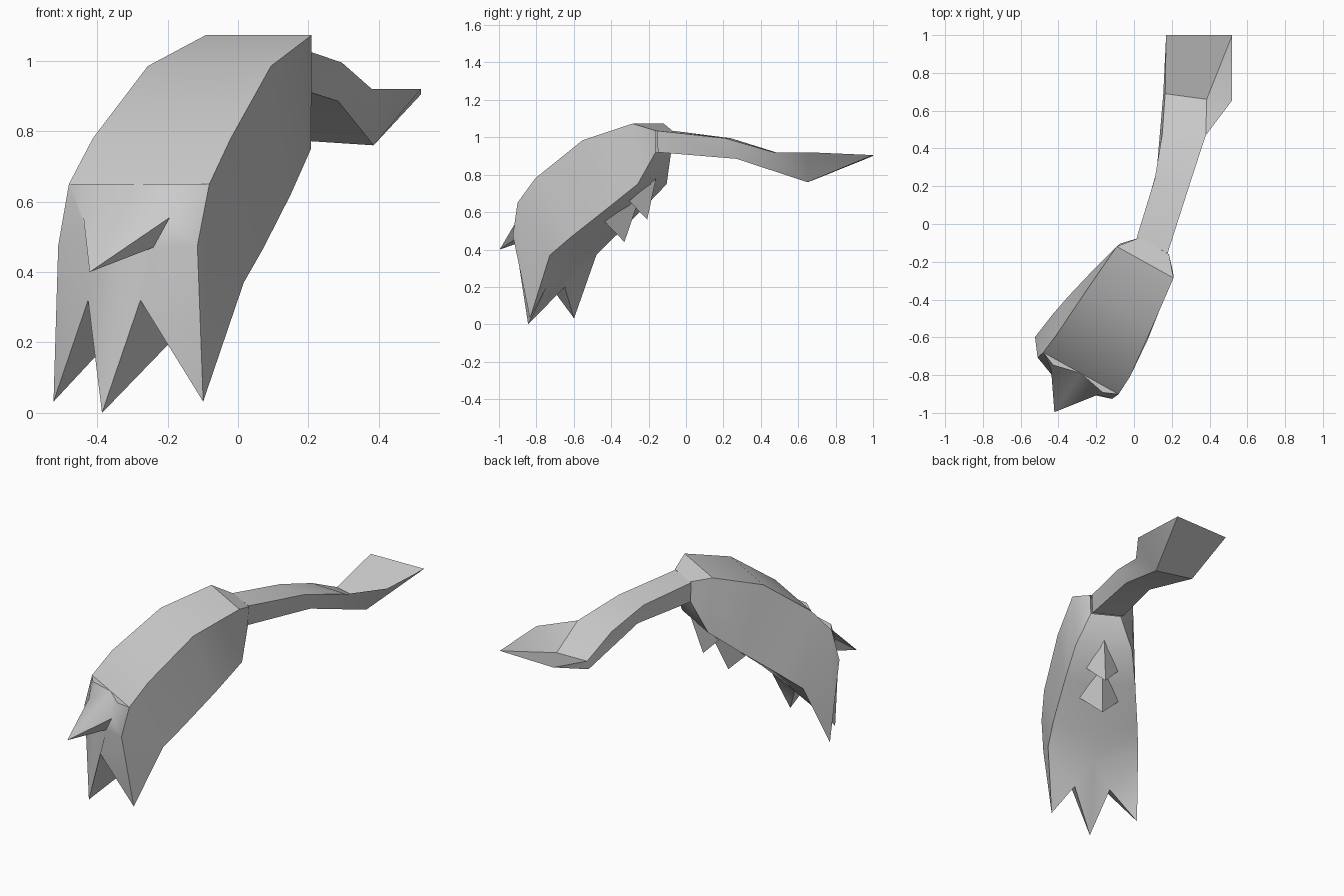
import bpy, bmesh, math
from mathutils import Vector

if "Cube" in bpy.data.objects:
    bpy.data.objects.remove(bpy.data.objects["Cube"])


def lean(z):
    """Sideways drift of the body: the feet swing left, the back swings right."""
    return -.045 * max(0, (.45 - z) / .42) if z < .45 else min(.03, .09 * (z - .45))


def make(name, points, faces, mirror=False, loc=(0, 0, 0), turn=0):
    """Mesh from named points; optionally mirrored across local x = 0, then leaned."""
    bm = bmesh.new()
    for side in ((1, -1) if mirror else (1,)):
        v = {k: bm.verts.new((p[0] * side + (lean(p[2]) if mirror else 0), p[1], p[2]))
             for k, p in points.items()}
        for f in faces:
            keys = f.split() if isinstance(f, str) else f
            bm.faces.new([v[k] for k in keys])
    bmesh.ops.remove_doubles(bm, verts=bm.verts, dist=0.0005)
    bmesh.ops.recalc_face_normals(bm, faces=bm.faces)
    me = bpy.data.meshes.new(name)
    bm.to_mesh(me)
    bm.free()
    ob = bpy.data.objects.new(name, me)
    bpy.context.collection.objects.link(ob)
    ob.location, ob.rotation_euler = loc, (0, 0, turn)
    bpy.ops.object.select_all(action='DESELECT')
    ob.select_set(True)
    bpy.context.view_layer.objects.active = ob
    bpy.ops.object.shade_smooth_by_angle(angle=math.radians(38))
    return ob


ORIGIN, TURN = (-0.315, -0.815, 0), math.radians(-29)

# Arched body: half sections from neck to head (top edge xyz, bottom edge xyz, belly drop)
sections = [
    ((.09, .815, 1.035), (.085, .81, .92), 0),
    ((.172, .717, 1.073), (.16, .74, .75), .0),
    ((.20, .428, .985), (.20, .57, .62), .02),
    ((.224, .15, .78), (.24, .36, .465), .04),
    ((.228, .038, .65), (.256, .237, .37), .06),
]
pts, faces = {}, []
for i, (t, b, drop) in enumerate(sections):
    n = 0 if i else .03          # neck ends sit off the lean line
    pts[f"c{i}"] = (0, t[1], t[2])
    pts[f"t{i}"] = t
    pts[f"b{i}"] = b
    pts[f"m{i}"] = (0, b[1], b[2] - drop)
    if i:
        for a, d in (("c", "t"), ("t", "b"), ("b", "m")):
            faces.append((f"{a}{i-1}", f"{d}{i-1}", f"{d}{i}", f"{a}{i}"))

# Head: beak, brow and the three downward points
pts.update(
    brow=(.226, 0, .475), side_tip=(.243, .088, .032), notch=(.085, -.05, .32),
    mid_tip=(0, -.06, 0), notch_back=(.10, .12, .20), beak=(0, -.21, .40),
    hood=(.15, .005, .65), beak_corner=(.14, -.02, .555),
    beak_base=(.10, -.03, .47), throat=(0, -.05, .46))
faces += [
    "c4 t4 hood", "c4 hood beak_corner beak", "hood t4 brow beak_base beak_corner",
    "beak_corner beak_base beak", "beak beak_base throat",
    "brow side_tip notch beak_base", "beak_base notch mid_tip throat",
    "t4 brow side_tip b4", "side_tip notch notch_back", "notch notch_back mid_tip",
    "side_tip b4 notch_back", "b4 notch_back m4", "mid_tip notch_back m4"]
make("body", pts, faces, True, ORIGIN, TURN)

# Winged pointed scales hanging from the belly: tip y, tip z, front base, rear base, half width
for n, (ty, tz, (fy, fz), (ry, rz), w) in enumerate([
        (.555, .44, (.50, .55), (.66, .68), .11),
        (.70, .56, (.645, .66), (.765, .78), .09)]):
    make(f"belly_scale_{n + 1}",
         dict(tip=(0, ty, tz), front=(0, fy, fz), rear=(0, ry, rz), wing=(w, fy, fz)),
         ["tip front wing", "tip wing rear", "front rear wing"], True, ORIGIN, TURN)

# Tail: tapering square stem that opens into a scooped fin
make("tail", dict(
    r0=(.178, -.155, 1.035), l0=(.015, -.07, 1.035), br0=(.175, -.15, .92), bl0=(.02, -.07, .92),
    r1=(.295, .21, .995), l1=(.11, .24, .995), br1=(.285, .27, .885), bl1=(.12, .28, .90),
    r2=(.38, .47, .92), l2=(.15, .48, .92), br2=(.385, .65, .76), bl2=(.155, .69, .775),
    rim=(.52, .655, .92), sr=(.385, .66, .80), sl=(.165, .69, .82),
    er=(.52, 1.0, .905), el=(.17, 1.0, .90)), [
    "l0 r0 r1 l1", "r0 br0 br1 r1", "br0 bl0 bl1 br1", "bl0 l0 l1 bl1",
    "l1 r1 r2 l2", "r1 br1 br2 r2", "br1 bl1 bl2 br2", "bl1 l1 l2 bl2",
    "l2 r2 sr sl", "sl sr er el", "r2 rim sr", "rim er sr",
    "r2 br2 rim", "rim br2 er", "br2 bl2 el er", "l2 sl bl2", "sl el bl2"])
